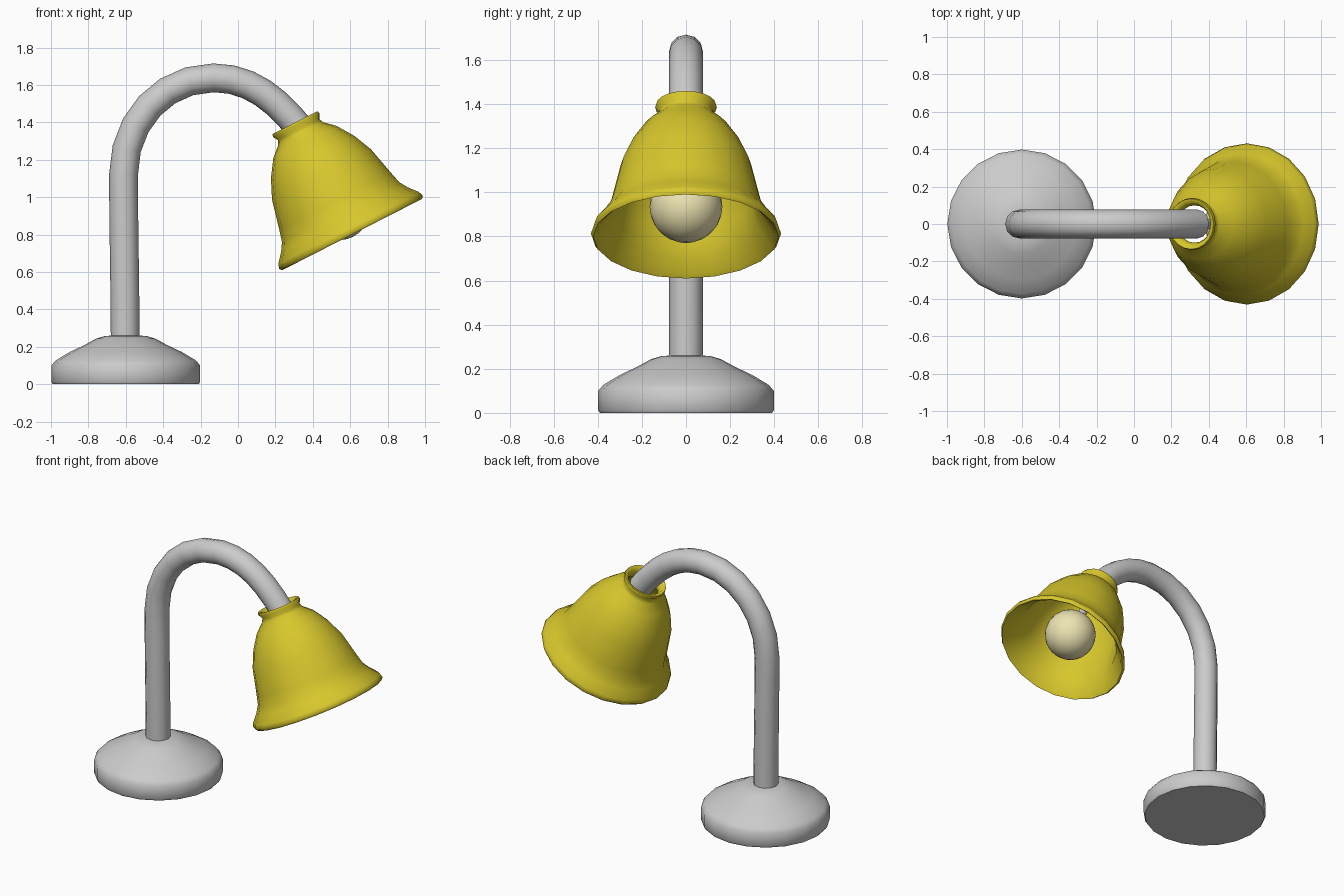
import bpy, bmesh
from math import cos, sin, pi, radians
from mathutils import Matrix, Vector

if "Cube" in bpy.data.objects:
    bpy.data.objects.remove(bpy.data.objects["Cube"])


def material(name, color):
    m = bpy.data.materials.new(name)
    m.diffuse_color = (*color, 1)
    m.use_nodes = True
    m.node_tree.nodes["Principled BSDF"].inputs["Base Color"].default_value = m.diffuse_color
    return m


def finish(obj, angle, mat=None):
    if mat:
        obj.data.materials.append(mat)
    bpy.ops.object.select_all(action='DESELECT')
    obj.select_set(True)
    bpy.context.view_layer.objects.active = obj
    bpy.ops.object.shade_smooth_by_angle(angle=radians(angle))
    return obj


def lathe(name, profile, matrix, sides=20, closed=False, angle=50, mat=None):
    """Turn a (radius, height) profile round its axis; cap the ends if open."""
    bm = bmesh.new()
    rings = [[bm.verts.new((r * cos(2 * pi * i / sides), r * sin(2 * pi * i / sides), h))
              for i in range(sides)] for r, h in profile]
    pairs = list(zip(rings, rings[1:]))
    if closed:
        pairs.append((rings[-1], rings[0]))
    else:
        bm.faces.new(rings[0][::-1])
        bm.faces.new(rings[-1])
    for a, b in pairs:
        for i in range(sides):
            j = (i + 1) % sides
            bm.faces.new((a[i], a[j], b[j], b[i]))
    bmesh.ops.recalc_face_normals(bm, faces=bm.faces)
    mesh = bpy.data.meshes.new(name)
    bm.to_mesh(mesh)
    bm.free()
    obj = bpy.data.objects.new(name, mesh)
    bpy.context.collection.objects.link(obj)
    obj.matrix_world = matrix
    return finish(obj, angle, mat)


yellow = material("shade_yellow", (0.68, 0.57, 0.025))
cream = material("bulb_cream", (0.85, 0.78, 0.45))

# Weighted base
lathe("base", [(0.39, 0), (0.398, 0.012), (0.398, 0.1), (0.375, 0.127), (0.3, 0.172),
               (0.22, 0.21), (0.16, 0.243), (0.11, 0.258), (0.05, 0.261)],
      Matrix.Translation((-0.6, 0, 0)))

# Curved gooseneck tube
curve = bpy.data.curves.new("gooseneck", 'CURVE')
curve.dimensions = '3D'
curve.bevel_depth = 0.077
curve.bevel_resolution = 4
curve.resolution_u = 6
curve.use_fill_caps = True
path = curve.splines.new('BEZIER')
# each row: x, z, then tangent in, tangent out
knots = [(-0.603, 0.2, (0, -0.1), (0, 0.3)),
         (-0.612, 1.12, (0, -0.3), (0, 0.29)),
         (-0.13, 1.638, (-0.27, 0), (0.2, 0)),
         (0.34, 1.355, (-0.13, 0.165), (0.05, -0.06))]
path.bezier_points.add(len(knots) - 1)
for p, (x, z, t_in, t_out) in zip(path.bezier_points, knots):
    p.co = (x, 0, z)
    p.handle_left = (x + t_in[0], 0, z + t_in[1])
    p.handle_right = (x + t_out[0], 0, z + t_out[1])
tube = bpy.data.objects.new("gooseneck", curve)
bpy.context.collection.objects.link(tube)
bpy.ops.object.select_all(action='DESELECT')
tube.select_set(True)
bpy.context.view_layer.objects.active = tube
bpy.ops.object.convert(target='MESH')
finish(bpy.context.view_layer.objects.active, 50)

# Tilted frame of the lamp head, origin at the centre of the shade rim
head = Matrix.Translation((0.61, 0, 0.8)) @ Matrix.Rotation(radians(-27), 4, 'Y')

# Bell shade: outer skin up to the collar, then inner skin back down
outer = [(0.42, 0), (0.431, 0.015), (0.422, 0.04), (0.38, 0.09), (0.352, 0.135),
         (0.335, 0.2), (0.297, 0.36), (0.25, 0.465), (0.19, 0.555), (0.135, 0.605),
         (0.124, 0.63), (0.14, 0.657), (0.135, 0.672)]
inner = [(0.115, 0.668), (0.1, 0.63), (0.112, 0.595), (0.17, 0.54), (0.23, 0.45),
         (0.277, 0.35), (0.315, 0.2), (0.33, 0.125), (0.362, 0.075), (0.402, 0.015)]
lathe("shade", outer + inner, head, closed=True, angle=60, mat=yellow)

# Bulb and its thin stem
bpy.ops.mesh.primitive_uv_sphere_add(segments=24, ring_count=14, radius=0.165)
bulb = bpy.context.object
bulb.name = "bulb"
bulb.matrix_world = head @ Matrix.Translation((0, 0, 0.152))
finish(bulb, 60, cream)
lathe("bulb_stem", [(0.028, 0.28), (0.028, 0.62)], head, sides=12)
